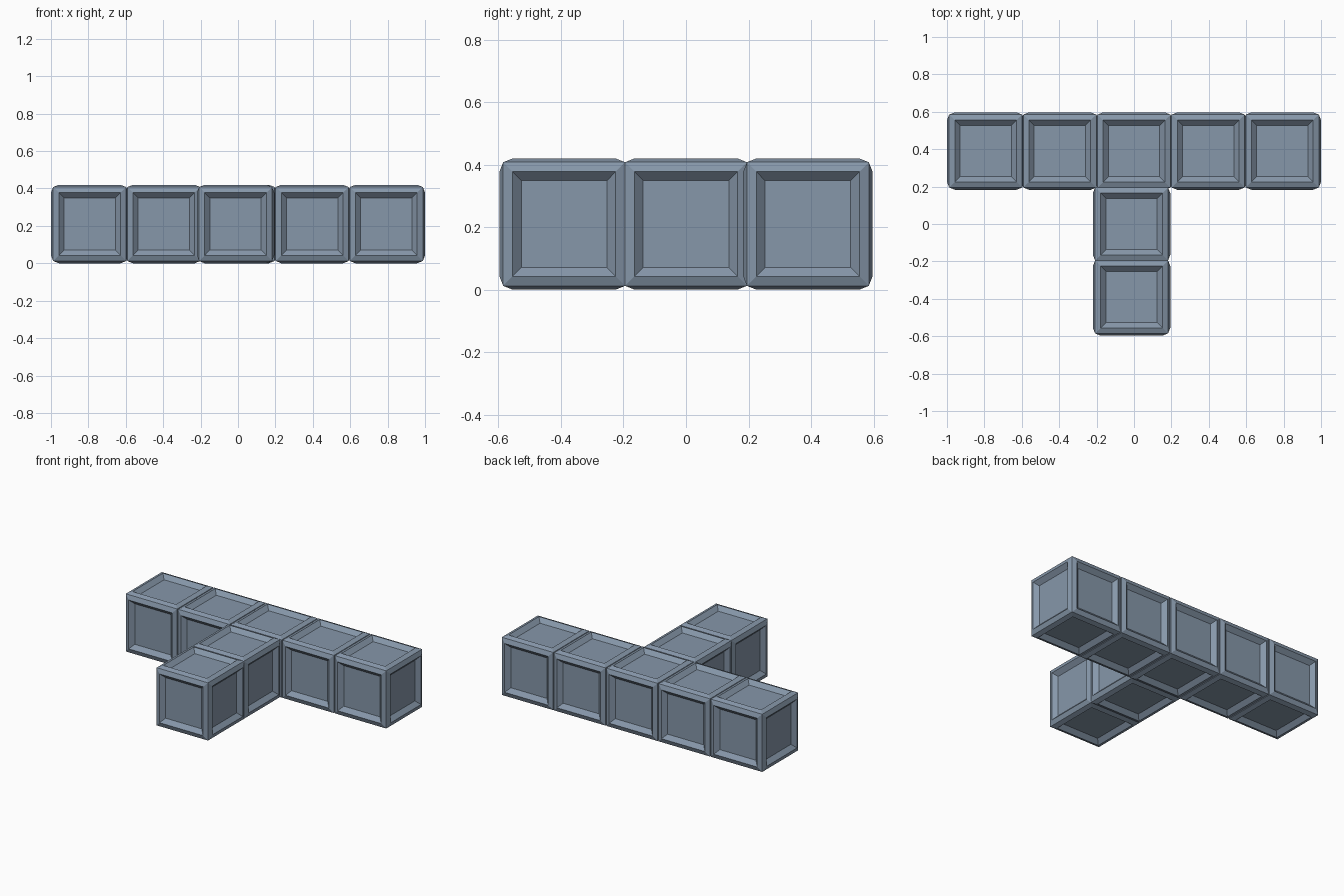
import bpy, bmesh
from mathutils import Vector

if "Cube" in bpy.data.objects:
    bpy.data.objects.remove(bpy.data.objects["Cube"])

CORE = 0.195      # half size at the cube corners
RIM = 0.207       # half size at the raised panel rim
RIM_W = 0.165     # half width of the recess opening
FLOOR = 0.180     # recess floor distance from centre
FLOOR_W = 0.137   # half width of the recess floor
HEIGHT = 1.014    # cubes are very slightly taller than wide

mat = bpy.data.materials.new("slate blue grey")
mat.diffuse_color = (0.24, 0.31, 0.40, 1)
mat.use_nodes = True
mat.node_tree.nodes["Principled BSDF"].inputs["Base Color"].default_value = mat.diffuse_color


def resize(face, half, dist):
    """Place a square cube-side face at a given half width and distance."""
    n = face.normal.copy()
    for v in face.verts:
        side = v.co - n * v.co.dot(n)
        v.co = Vector([(half if c > 0 else -half) if abs(c) > 1e-4 else 0
                       for c in side]) + n * dist


# one block: every side swells to a raised rim, then sinks to a sloped recess
bm = bmesh.new()
bmesh.ops.create_cube(bm, size=2 * CORE)
bm.normal_update()
sides = list(bm.faces)
for half, dist in ((RIM_W, RIM), (FLOOR_W, FLOOR)):
    bmesh.ops.inset_individual(bm, faces=sides, thickness=0.02)
    bm.normal_update()
    for f in sides:
        resize(f, half, dist)
    bm.normal_update()
bmesh.ops.scale(bm, vec=(1, 1, HEIGHT), verts=bm.verts)
mesh = bpy.data.meshes.new("panelled_block")
bm.to_mesh(mesh)
bm.free()
mesh.materials.append(mat)


def block(name, x, y):
    ob = bpy.data.objects.new(name, mesh)
    ob.location = (x, y, RIM * HEIGHT)
    bpy.context.collection.objects.link(ob)


# crossbar of five blocks along the back
for i in range(5):
    block(f"bar_block_{i + 1}", (i - 2) * 0.3965, 0.39)

# stem of two blocks, a touch left of centre
for i in range(2):
    block(f"stem_block_{i + 1}", -0.013, -0.39 * i)
